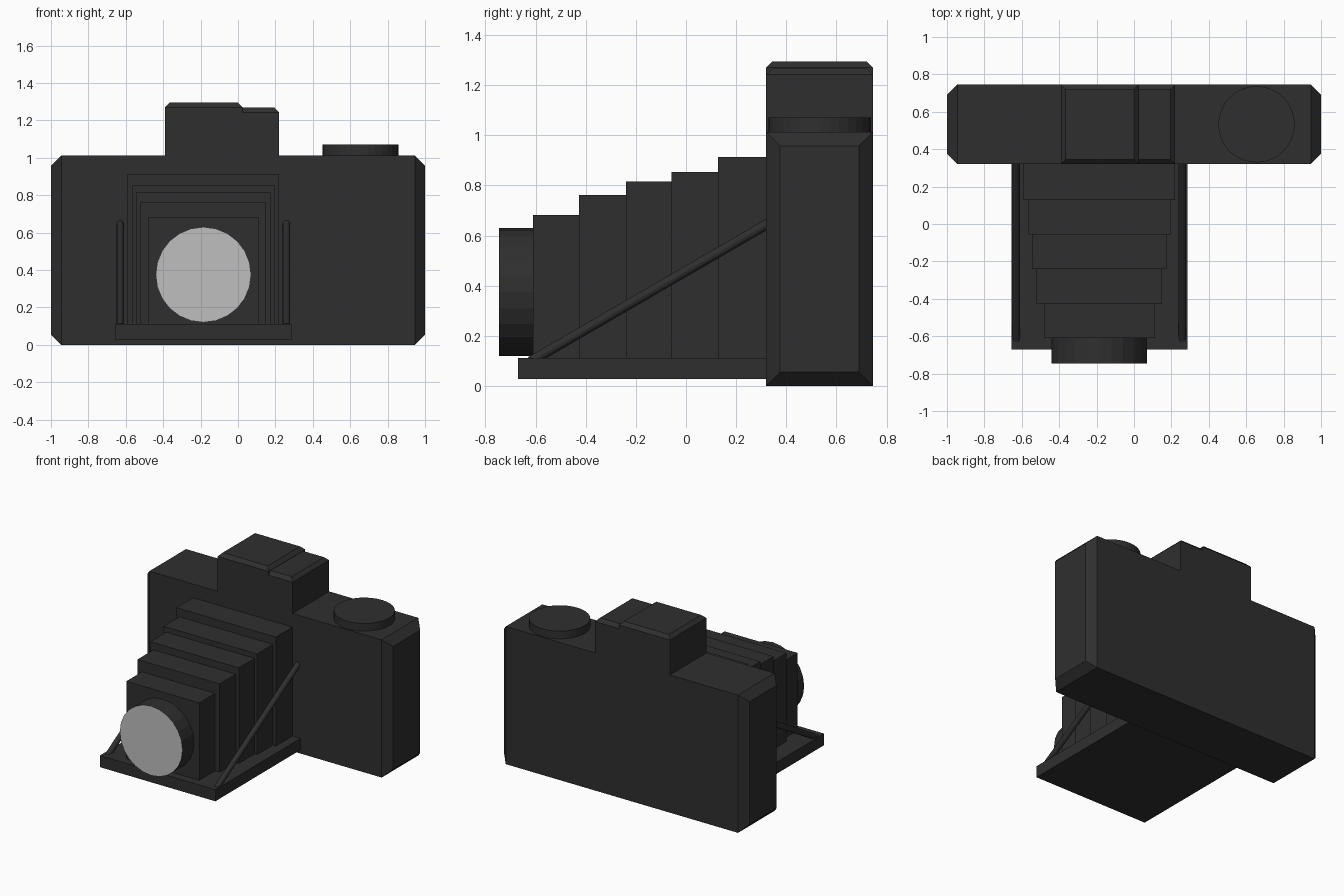
import bpy, bmesh, math
from mathutils import Vector

if "Cube" in bpy.data.objects:
    bpy.data.objects.remove(bpy.data.objects["Cube"])


def material(name, r, g, b):
    m = bpy.data.materials.new(name)
    m.diffuse_color = (r, g, b, 1)
    m.use_nodes = True
    m.node_tree.nodes["Principled BSDF"].inputs["Base Color"].default_value = m.diffuse_color
    return m


BLACK = material("matte black", 0.028, 0.028, 0.028)
GLASS = material("lens grey", 0.52, 0.52, 0.52)


def finish(name, bm, *mats):
    bmesh.ops.recalc_face_normals(bm, faces=bm.faces)
    me = bpy.data.meshes.new(name)
    bm.to_mesh(me)
    bm.free()
    for m in mats or (BLACK,):
        me.materials.append(m)
    ob = bpy.data.objects.new(name, me)
    bpy.context.collection.objects.link(ob)
    return ob


def loft(name, rings):
    """Closed solid through rings with equal point counts."""
    bm = bmesh.new()
    loops = [[bm.verts.new(p) for p in ring] for ring in rings]
    n = len(loops[0])
    for a, b in zip(loops, loops[1:]):
        for i in range(n):
            j = (i + 1) % n
            bm.faces.new((a[i], a[j], b[j], b[i]))
    bm.faces.new(loops[0][::-1])
    bm.faces.new(loops[-1])
    return finish(name, bm)


def rect_z(x0, x1, y0, y1, z, d=0):
    return [(x0 + d, y0 + d, z), (x1 - d, y0 + d, z),
            (x1 - d, y1 - d, z), (x0 + d, y1 - d, z)]


def rect_x(x, y0, y1, z0, z1, d=0):
    return [(x, y0 + d, z0 + d), (x, y1 - d, z0 + d),
            (x, y1 - d, z1 - d), (x, y0 + d, z1 - d)]


def box(name, x0, x1, y0, y1, z0, z1):
    return loft(name, [rect_z(x0, x1, y0, y1, z0), rect_z(x0, x1, y0, y1, z1)])


def cylinder(name, start, end, radius, sides, end_mat=None):
    a, b = Vector(start), Vector(end)
    bm = bmesh.new()
    bmesh.ops.create_cone(bm, cap_ends=True, segments=sides, radius1=radius,
                          radius2=radius, depth=(b - a).length)
    if end_mat:
        for f in bm.faces:
            f.material_index = int(f.normal.z > 0.9)
    rot = Vector((0, 0, 1)).rotation_difference(b - a).to_matrix()
    for v in bm.verts:
        v.co = rot @ v.co + (a + b) / 2
    return finish(name, bm, *([BLACK, end_mat] if end_mat else [BLACK]))


BACK, FRONT, CX = 0.745, 0.32, -0.185

# Body with bevelled ends
loft("body", [rect_x(x, FRONT, BACK, 0, 1.013, d)
              for x, d in ((-1, 0.055), (-0.945, 0), (0.945, 0), (1, 0.055))])

# Viewfinder hump in two heights, with bevelled tops
for name, x0, x1, top in (("viewfinder_tall", -0.39, 0.025, 1.295),
                          ("viewfinder_low", 0.0, 0.22, 1.268)):
    loft(name, [rect_z(x0, x1, FRONT, BACK, 0.98),
                rect_z(x0, x1, FRONT, BACK, top - 0.025),
                rect_z(x0, x1, FRONT, BACK, top, 0.025)])

# Winding knob
cylinder("winding_knob", (0.655, 0.533, 1.0), (0.655, 0.533, 1.07), 0.204, 32)

# Fold-down bed
box("folding_bed", -0.655, 0.285, -0.67, FRONT + 0.01, 0.027, 0.112)

# Bellows, growing towards the body
steps = ((-0.61, 0.297, 0.682), (-0.427, 0.335, 0.762), (-0.24, 0.36, 0.815),
         (-0.057, 0.38, 0.853), (0.127, 0.405, 0.913))
for i, (y, half, top) in enumerate(steps):
    y_end = steps[i + 1][0] if i < 4 else FRONT
    box(f"bellows_{i + 1}", CX - half, CX + half, y, y_end + 0.005, 0.105, top)

# Lens barrel with a grey front glass
cylinder("lens", (CX, -0.6, 0.375), (CX, -0.745, 0.375), 0.255, 24, GLASS)

# Diagonal struts on both sides
for side, name in ((-1, "strut_left"), (1, "strut_right")):
    x = CX + side * 0.444
    cylinder(name, (x, -0.62, 0.098), (x, 0.335, 0.652), 0.02, 12)
